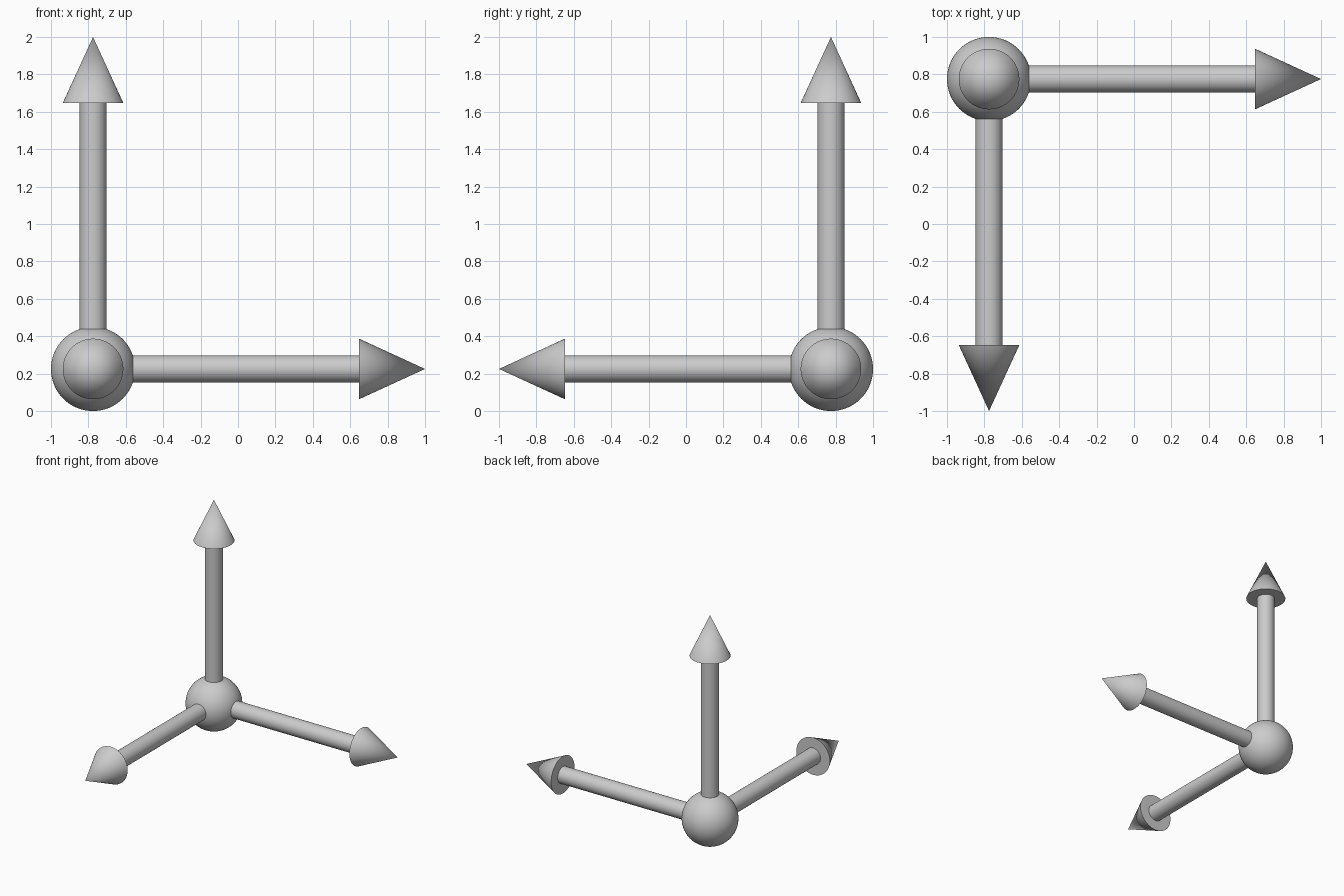
import bpy, math
from mathutils import Vector

if "Cube" in bpy.data.objects:
    bpy.data.objects.remove(bpy.data.objects["Cube"])

R = 0.225                       # hub radius
HUB = Vector((-0.775, 0.775, R))
SHAFT_R, HEAD_R = 0.072, 0.162
SHAFT_START, HEAD_BASE, TIP = 0.15, 1.422, 1.775   # distances from hub centre


def finish(name):
    ob = bpy.context.object
    ob.name = ob.data.name = name
    bpy.ops.object.shade_smooth_by_angle(angle=math.radians(35))


def cone(name, axis, r1, r2, start, end):
    """Round cone or cylinder along an axis leaving the hub."""
    bpy.ops.mesh.primitive_cone_add(
        vertices=64, radius1=r1, radius2=r2, depth=end - start,
        location=HUB + axis * (start + end) / 2,
        rotation=axis.to_track_quat('Z', 'Y').to_euler())
    finish(name)


# Central ball
bpy.ops.mesh.primitive_uv_sphere_add(segments=64, ring_count=32, radius=R, location=HUB)
finish("hub_ball")

# Three arrows: right, front and up
for label, axis in (("right", (1, 0, 0)), ("front", (0, -1, 0)), ("up", (0, 0, 1))):
    axis = Vector(axis)
    cone(label + "_arrow_shaft", axis, SHAFT_R, SHAFT_R, SHAFT_START, HEAD_BASE)
    cone(label + "_arrow_head", axis, HEAD_R, 0, HEAD_BASE, TIP)
